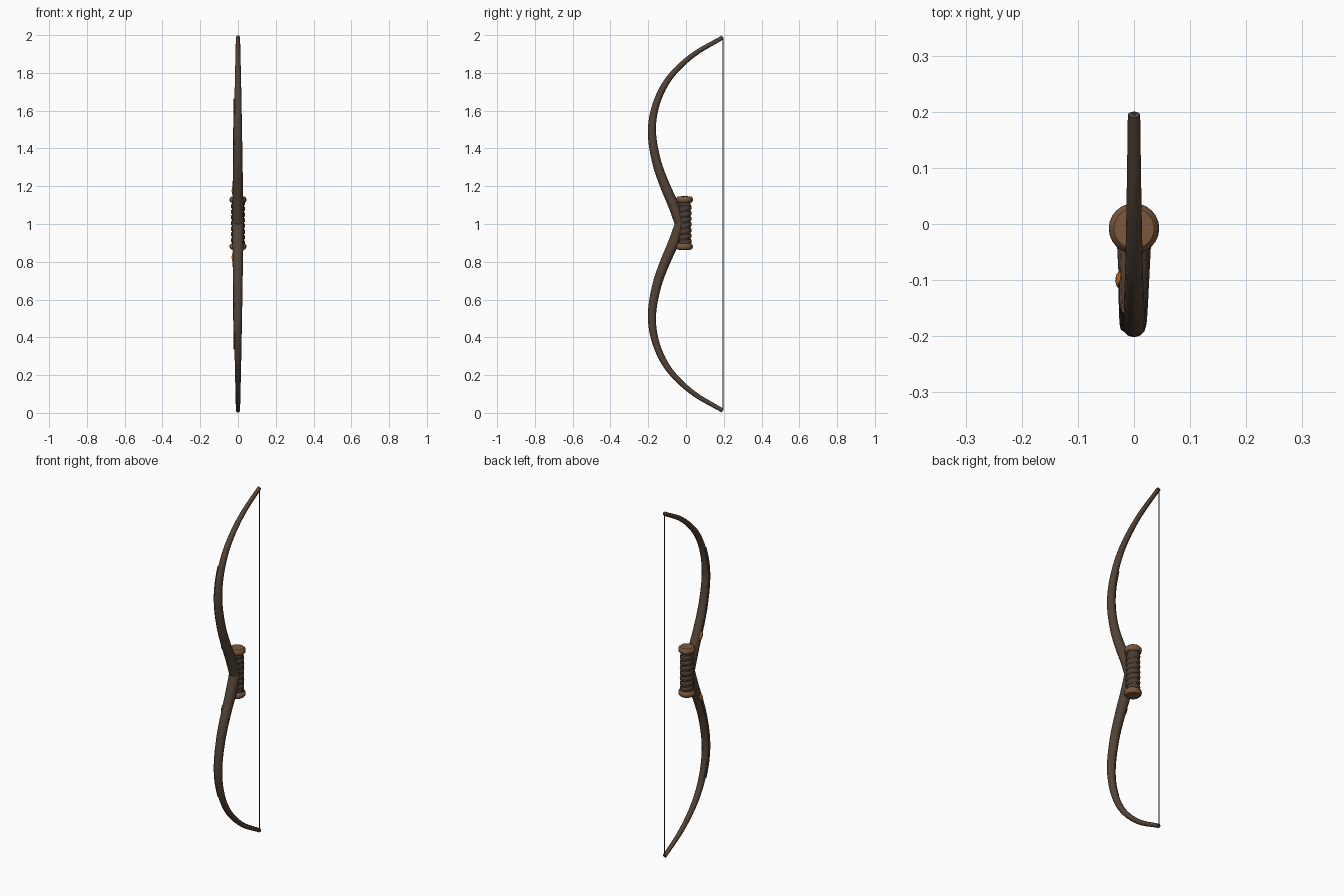
import bpy, bmesh, math
from mathutils import Vector

if "Cube" in bpy.data.objects:
    bpy.data.objects.remove(bpy.data.objects["Cube"])


def material(name, rgb):
    m = bpy.data.materials.new(name)
    m.diffuse_color = (*rgb, 1)
    m.use_nodes = True
    m.node_tree.nodes["Principled BSDF"].inputs["Base Color"].default_value = m.diffuse_color
    return m


WOOD = material("dark wood", (0.088, 0.056, 0.036))
INLAY = material("grey brown inlay", (0.075, 0.052, 0.036))
LEATHER = material("dark leather", (0.072, 0.047, 0.032))
CAP = material("light brown cap", (0.20, 0.098, 0.045))
GEM = material("orange gem", (0.42, 0.11, 0.015))
STRING = material("dark string", (0.05, 0.045, 0.045))


def finish(bm, name, mat, angle=40):
    bmesh.ops.recalc_face_normals(bm, faces=bm.faces)
    me = bpy.data.meshes.new(name)
    bm.to_mesh(me)
    bm.free()
    ob = bpy.data.objects.new(name, me)
    me.materials.append(mat)
    bpy.context.collection.objects.link(ob)
    bpy.ops.object.select_all(action='DESELECT')
    ob.select_set(True)
    bpy.context.view_layer.objects.active = ob
    bpy.ops.object.shade_smooth_by_angle(angle=math.radians(angle))
    return ob


def tube(name, pts, radii, mat, ref, sides=12):
    """Sweep an ellipse (radius along ref, radius across it) along the points."""
    bm = bmesh.new()
    rings = []
    for i, p in enumerate(pts):
        tan = (pts[min(i + 1, len(pts) - 1)] - pts[max(i - 1, 0)]).normalized()
        u = (ref - tan * ref.dot(tan)).normalized()
        v = tan.cross(u)
        a, b = radii[i]
        rings.append([bm.verts.new(p + u * a * math.cos(k * math.tau / sides)
                                   + v * b * math.sin(k * math.tau / sides)) for k in range(sides)])
    for r0, r1 in zip(rings, rings[1:]):
        for k in range(sides):
            j = (k + 1) % sides
            bm.faces.new((r0[k], r0[j], r1[j], r1[k]))
    bm.faces.new(rings[0])
    bm.faces.new(rings[-1])
    return finish(bm, name, mat)


def lathe(name, profile, y, mat, sides=24):
    """Revolve (radius, z) pairs about a vertical axis at y."""
    bm = bmesh.new()
    vs = [bm.verts.new((r, y, z)) for r, z in profile]
    es = [bm.edges.new(e) for e in zip(vs, vs[1:])]
    bmesh.ops.spin(bm, geom=vs + es, cent=(0, y, 0), axis=(0, 0, 1),
                   angle=math.tau, steps=sides, use_duplicate=False)
    bmesh.ops.remove_doubles(bm, verts=bm.verts, dist=1e-5)
    return finish(bm, name, mat)


def smooth_path(ctrl, n=6):
    """Catmull-Rom curve through the control points."""
    c = [ctrl[0] * 2 - ctrl[1]] + ctrl + [ctrl[-1] * 2 - ctrl[-2]]
    out = []
    for p0, p1, p2, p3 in zip(c, c[1:], c[2:], c[3:]):
        for k in range(n):
            t = k / n
            out.append(0.5 * (2 * p1 + (p2 - p0) * t + (2 * p0 - 5 * p1 + 4 * p2 - p3) * t * t
                              + (3 * p1 - p0 - 3 * p2 + p3) * t ** 3))
    return out + [ctrl[-1]]


X, Z = Vector((1, 0, 0)), Vector((0, 0, 1))

# Limb centre line in (y, z), upper half
LIMB = [(-0.022, 0.985), (-0.066, 1.1), (-0.11, 1.2), (-0.153, 1.32), (-0.179, 1.46),
        (-0.172, 1.58), (-0.132, 1.70), (-0.066, 1.80), (0.045, 1.90), (0.195, 1.988)]
path = smooth_path([Vector((0, y, z)) for y, z in LIMB])
rad = [0.031 - 0.020 * (i / (len(path) - 1)) for i in range(len(path))]


def flip(p, s):
    return Vector((p.x, p.y, 1 + s * (p.z - 1)))


for side, s in (("upper", 1), ("lower", -1)):
    tube(side + "_limb", [flip(p, s) for p in path], [(r, r) for r in rad], WOOD, X)

    # Raised inlay strip on the left side of the limb
    part = [(p, r) for p, r in zip(path, rad) if 1.14 < p.z < 1.67]
    tube(side + "_inlay", [flip(p - X * (r * 0.55 + 0.0075), s) for p, r in part],
         [(0.006, 0.011)] * len(part), INLAY, X, 8)

    # Gem set at the start of the inlay
    bm = bmesh.new()
    bmesh.ops.create_uvsphere(bm, u_segments=12, v_segments=8, radius=1)
    gem = finish(bm, side + "_gem", GEM)
    gem.scale = (0.009, 0.013, 0.026)
    gem.location = (-0.0245, -0.1, 1 + s * 0.177)
    gem.rotation_euler = (s * 0.4, 0, 0)

    # Rounded cap at the end of the grip
    prof = [(0, 0.108), (0.036, 0.108), (0.043, 0.114), (0.045, 0.124),
            (0.043, 0.134), (0.036, 0.141), (0, 0.143)]
    lathe(side + "_grip_cap", [(r, 1.005 + s * z) for r, z in prof], -0.008, CAP)

# Grip core and spiral leather wrap
lathe("grip_core", [(0, 0.88), (0.033, 0.88), (0.033, 1.13), (0, 1.13)], -0.008, LEATHER)
turns, steps = 7, 168
helix = []
for i in range(steps + 1):
    a = i / steps * turns * math.tau
    helix.append(Vector((0.032 * math.cos(a), -0.008 + 0.032 * math.sin(a), 0.9 + 0.21 * i / steps)))
tube("grip_wrap", helix, [(0.013, 0.0055)] * len(helix), LEATHER, Z, 8)

# Bow string
tube("bow_string", [Vector((0, 0.197, 0.012)), Vector((0, 0.197, 1.988))],
     [(0.0028, 0.0028)] * 2, STRING, X, 8)
